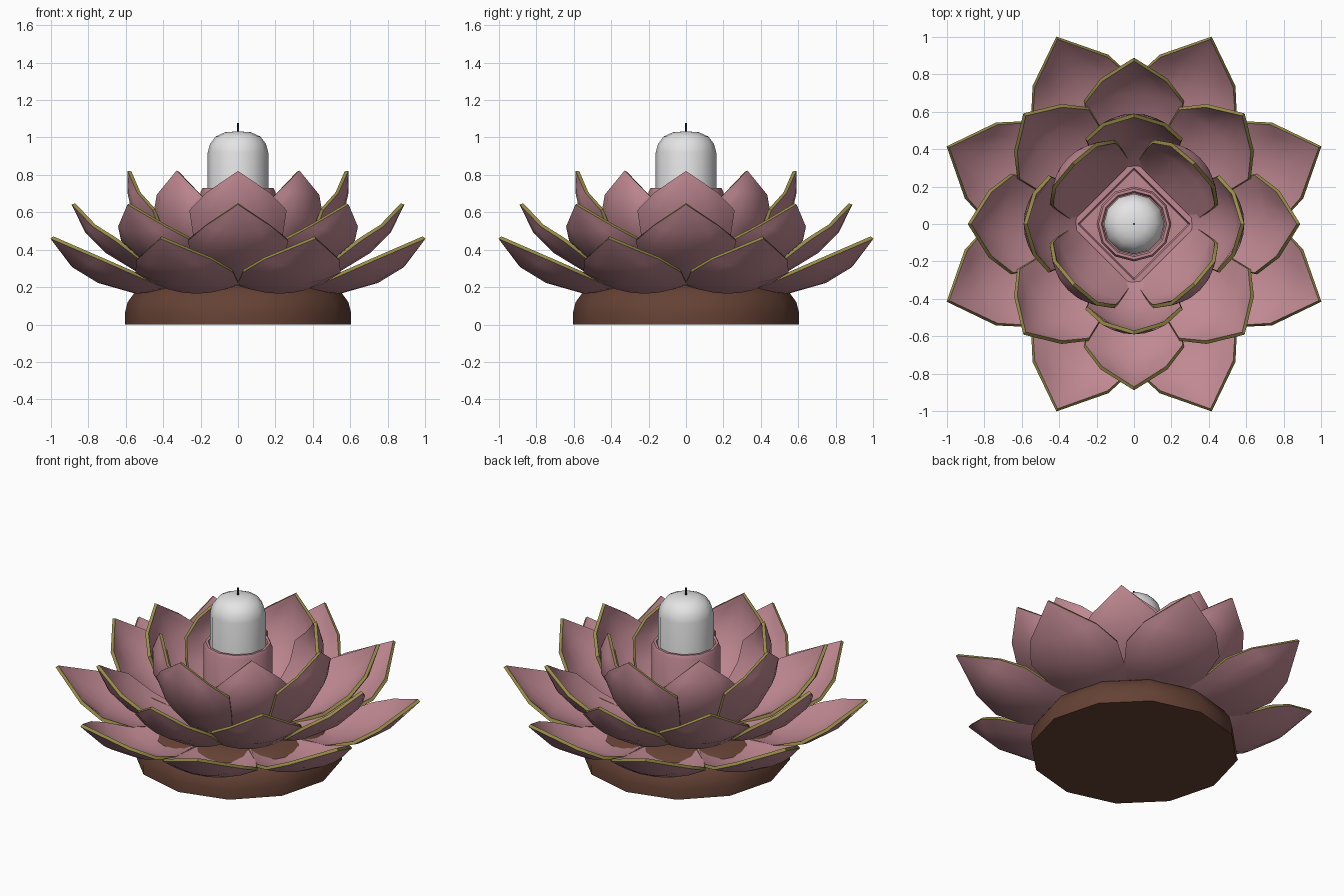
import bpy, bmesh, math
from mathutils import Vector

cube = bpy.data.objects.get("Cube")
if cube:
    bpy.data.objects.remove(cube, do_unlink=True)


def material(name, colour):
    m = bpy.data.materials.new(name)
    m.use_nodes = True
    m.diffuse_color = (*colour, 1)
    bsdf = m.node_tree.nodes["Principled BSDF"]
    bsdf.inputs["Base Color"].default_value = (*colour, 1)
    bsdf.inputs["Roughness"].default_value = 0.7
    return m


pink = material("dusty pink", (0.53, 0.25, 0.29))
olive = material("olive rim", (0.30, 0.26, 0.06))
brown = material("dark brown", (0.13, 0.054, 0.035))
white = material("candle white", (0.78, 0.78, 0.78))
black = material("wick black", (0.03, 0.025, 0.03))


def finish(obj, angle):
    bpy.ops.object.select_all(action='DESELECT')
    obj.select_set(True)
    bpy.context.view_layer.objects.active = obj
    for mod in list(obj.modifiers):
        bpy.ops.object.modifier_apply(modifier=mod.name)
    bpy.ops.object.shade_smooth_by_angle(angle=math.radians(angle))


def new_object(name, bm, mats):
    bmesh.ops.remove_doubles(bm, verts=bm.verts, dist=0.0005)
    bmesh.ops.recalc_face_normals(bm, faces=bm.faces)
    mesh = bpy.data.meshes.new(name)
    bm.to_mesh(mesh)
    bm.free()
    for m in mats:
        mesh.materials.append(m)
    obj = bpy.data.objects.new(name, mesh)
    bpy.context.collection.objects.link(obj)
    return obj


def skin(bm, rows, closed=False):
    for a, b in zip(rows, rows[1:]):
        n = len(a)
        for i in range(n if closed else n - 1):
            j = (i + 1) % n
            bm.faces.new((a[i], a[j], b[j], b[i]))


def lathe(name, profile, sides, mat, angle=40):
    """Turn a (radius, height) profile, closing both ends."""
    bm = bmesh.new()
    rows = []
    for r, z in profile:
        rows.append([bm.verts.new((r * math.cos(math.tau * k / sides),
                                   r * math.sin(math.tau * k / sides), z))
                     for k in range(sides)])
    skin(bm, rows, closed=True)
    bm.faces.new(rows[0])
    bm.faces.new(rows[-1])
    obj = new_object(name, bm, [mat])
    finish(obj, angle)
    return obj


def petal_ring(name, rows, count, start, columns=7):
    """Rows run base to tip: radius, height, half width, cup depth."""
    bm = bmesh.new()
    spine = [Vector((r, 0, z)) for r, z, w, c in rows]
    grid = []
    for i, (r, z, w, cup) in enumerate(rows):
        along = spine[min(i + 1, len(rows) - 1)] - spine[max(i - 1, 0)]
        inward = Vector((-along.z, 0, along.x)).normalized()
        line = []
        for k in range(columns):
            s = 2 * k / (columns - 1) - 1
            line.append(bm.verts.new(spine[i] + Vector((0, w * s, 0)) + inward * cup * s * s))
        grid.append(line)
    skin(bm, grid)
    first = new_object(name + "_1", bm, [pink, olive])
    solid = first.modifiers.new("thickness", 'SOLIDIFY')
    solid.thickness = 0.02
    solid.offset = 0
    solid.material_offset_rim = 1
    finish(first, 45)
    for k in range(count):
        obj = first
        if k:
            obj = bpy.data.objects.new(f"{name}_{k + 1}", first.data)
            bpy.context.collection.objects.link(obj)
        obj.rotation_euler.z = math.radians(start) + math.tau * k / count


# Rounded wooden base
lathe("base", [(0.605, 0), (0.605, 0.06), (0.59, 0.12), (0.55, 0.175),
               (0.48, 0.215), (0.38, 0.235)], 12, brown)

# Wide, low outer petals
petal_ring("outer_petal", [(0.3, 0.2, 0.14, 0.02), (0.58, 0.175, 0.24, 0.05),
                           (0.77, 0.225, 0.28, 0.065), (0.92, 0.305, 0.215, 0.06),
                           (1.077, 0.465, 0, 0)], 8, 22.5)

# Middle petals, the diagonal ones set slightly further in
middle = [(0.3, 0.22, 0.13, 0.02), (0.52, 0.28, 0.23, 0.06), (0.7, 0.39, 0.265, 0.08),
          (0.81, 0.5, 0.175, 0.05), (0.88, 0.645, 0, 0)]
petal_ring("middle_petal", middle, 4, 0)
petal_ring("middle_diagonal_petal", [(r * 0.94, z, w, c) for r, z, w, c in middle], 4, 45)

# Upright inner petals
petal_ring("inner_petal", [(0.28, 0.25, 0.15, 0.02), (0.45, 0.4, 0.23, 0.08),
                           (0.55, 0.57, 0.255, 0.11), (0.58, 0.7, 0.165, 0.05),
                           (0.58, 0.82, 0, 0)], 4, 0)
petal_ring("inner_diagonal_petal", [(0.24, 0.26, 0.22, 0), (0.41, 0.42, 0.24, 0.07),
                                    (0.49, 0.57, 0.24, 0.11), (0.49, 0.7, 0.16, 0.05),
                                    (0.455, 0.82, 0, 0)], 4, 45)

# Square heart of the flower and the cup for the candle
lathe("flower_heart", [(0.35, 0.22), (0.34, 0.29), (0.3, 0.29), (0.29, 0.27)], 4, pink, 20)
lathe("candle_cup", [(0.2, 0.24), (0.2, 0.71), (0.19, 0.73), (0.175, 0.73),
                     (0.165, 0.71), (0.165, 0.66)], 12, pink)

# Candle and wick
lathe("candle", [(0.162, 0.5), (0.162, 0.92), (0.15, 0.965), (0.12, 1.005),
                 (0.07, 1.028), (0.015, 1.032)], 12, white, 50)
lathe("wick", [(0.006, 1.02), (0.006, 1.077)], 6, black)
